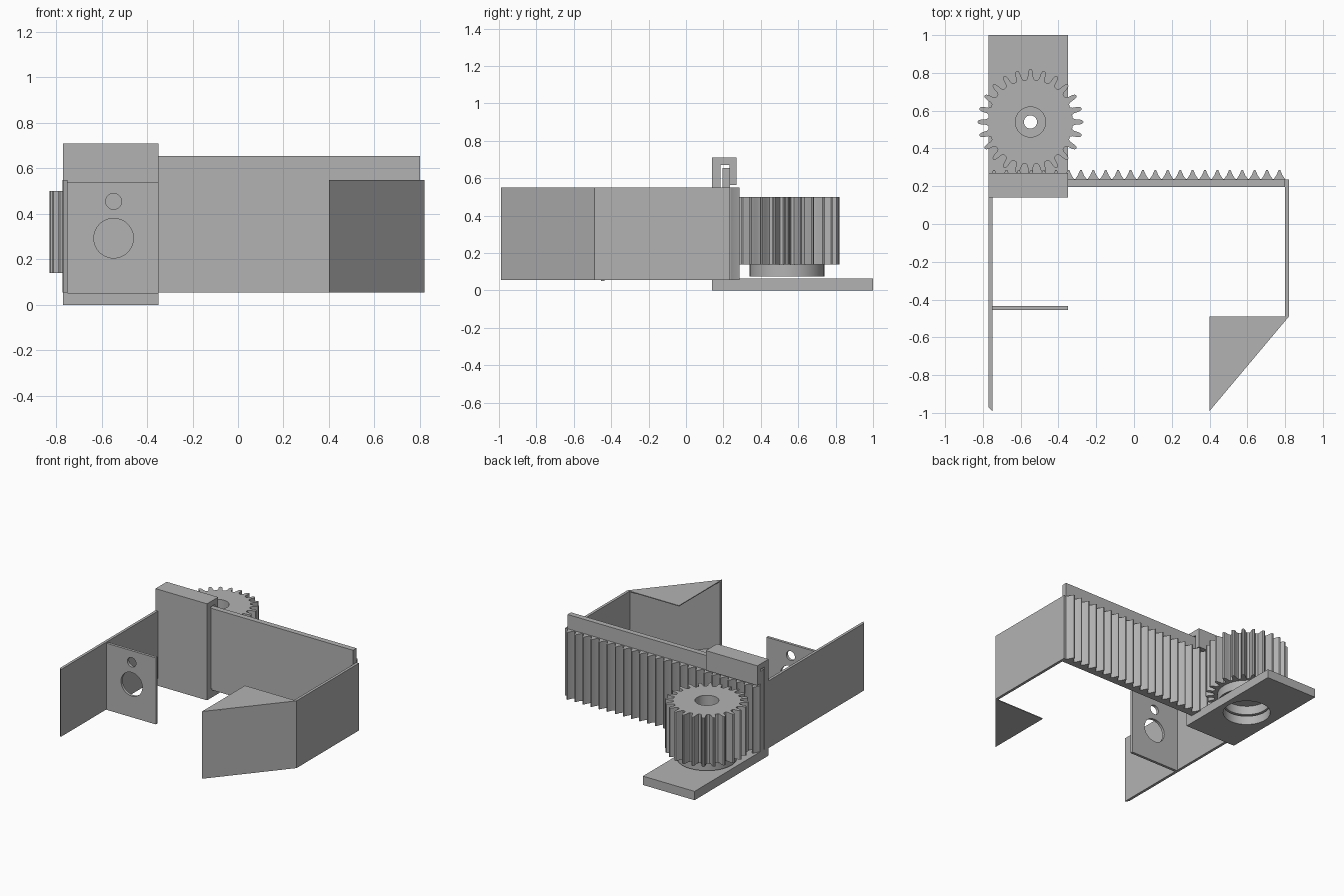
import bpy
from math import sin, cos, pi, radians
from mathutils import Matrix

cube = bpy.data.objects.get("Cube")
if cube:
    bpy.data.objects.remove(cube, do_unlink=True)

grey = bpy.data.materials.new("plain_grey")
grey.use_nodes = True
grey.diffuse_color = (0.45, 0.45, 0.45, 1)
grey.node_tree.nodes["Principled BSDF"].inputs["Base Color"].default_value = (0.45, 0.45, 0.45, 1)

# Local profile axes (u, v, depth) mapped to world axes
AXES = {
    "z": Matrix.Identity(4),
    "x": Matrix(((0, 0, 1, 0), (1, 0, 0, 0), (0, 1, 0, 0), (0, 0, 0, 1))),
    "y": Matrix(((1, 0, 0, 0), (0, 0, -1, 0), (0, 1, 0, 0), (0, 0, 0, 1))),
}


def slab(name, outlines, lo, hi, axis="z"):
    """Extrude an outline (with optional hole outlines) from lo to hi along an axis."""
    curve = bpy.data.curves.new(name, "CURVE")
    curve.dimensions = "2D"
    curve.fill_mode = "BOTH"
    curve.extrude = (hi - lo) / 2
    for points in outlines:
        spline = curve.splines.new("POLY")
        spline.points.add(len(points) - 1)
        for p, (u, v) in zip(spline.points, points):
            p.co = (u, v, 0, 1)
        spline.use_cyclic_u = True
    temp = bpy.data.objects.new(name + "_profile", curve)
    bpy.context.collection.objects.link(temp)
    graph = bpy.context.evaluated_depsgraph_get()
    mesh = bpy.data.meshes.new_from_object(temp.evaluated_get(graph))
    bpy.data.objects.remove(temp, do_unlink=True)
    depth = (lo + hi) / 2
    if axis == "y":
        depth = -depth
    mesh.transform(AXES[axis] @ Matrix.Translation((0, 0, depth)))
    mesh.materials.clear()
    mesh.materials.append(grey)
    mesh.name = name
    obj = bpy.data.objects.new(name, mesh)
    bpy.context.collection.objects.link(obj)
    bpy.ops.object.select_all(action="DESELECT")
    obj.select_set(True)
    bpy.context.view_layer.objects.active = obj
    bpy.ops.object.shade_smooth_by_angle(angle=radians(20))
    return obj


def rect(u0, u1, v0, v1):
    return [(u0, v0), (u1, v0), (u1, v1), (u0, v1)]


def circle(cu, cv, r, n=48):
    return [(cu + r * cos(2 * pi * i / n), cv + r * sin(2 * pi * i / n)) for i in range(n)]


LEFT, RIGHT = -0.77, -0.35      # holder width
GX, GY = -0.548, 0.54           # gear axis
LOW, HIGH = 0.055, 0.55         # jaw height

# Base plate and the channel that guides the rack
slab("base_plate", [rect(LEFT, RIGHT, 0.14, 1.0), circle(GX, GY, 0.16)], 0, 0.065)
slab("rack_guide", [[(0.14, 0.065), (0.185, 0.065), (0.185, 0.67), (0.232, 0.67),
                     (0.232, 0.565), (0.27, 0.565), (0.27, 0.71), (0.14, 0.71)]],
     LEFT, RIGHT, "x")

# Gear with rounded teeth, stepped bore and a lower collar
TEETH = 24
gear = []
for i in range(TEETH):
    for deg, r in ((-5.2, 0.224), (-3.6, 0.236), (-2.8, 0.262), (-1.7, 0.276),
                   (0, 0.28), (1.7, 0.276), (2.8, 0.262), (3.6, 0.236), (5.2, 0.224)):
        a = 2 * pi * i / TEETH + radians(deg)
        gear.append((GX + r * cos(a), GY + r * sin(a)))
slab("gear_lower", [gear, circle(GX, GY, 0.035)], 0.14, 0.22)
slab("gear_upper", [gear, circle(GX, GY, 0.08)], 0.22, 0.5)
slab("gear_collar", [circle(GX, GY, 0.2), circle(GX, GY, 0.155)], 0.075, 0.14)

# Sliding rack: tall bar with a row of pointed teeth behind
slab("rack_bar", [rect(LEFT, 0.8, 0.195, 0.235)], LOW, 0.655)
PITCH = 0.0657
teeth = [(0.8, 0.23), (0.8, 0.238)]
for i in range(24):
    tip = 0.77 - i * PITCH
    for du, v in ((0.03, 0.238), (0.016, 0.258), (0.004, 0.286),
                  (-0.004, 0.286), (-0.016, 0.258), (-0.03, 0.238)):
        teeth.append((tip + du, v))
teeth.append((LEFT, 0.23))
slab("rack_teeth", [teeth], LOW, HIGH)

# Moving jaw: arm with a hollow wedge open towards the back
slab("moving_arm", [rect(0.8, 0.82, -0.49, 0.235)], LOW, HIGH)
wedge = [(0.4, -0.49), (0.4, -0.99), (0.82, -0.49)]
slab("wedge_bottom", [wedge], LOW, LOW + 0.006)
slab("wedge_top", [wedge], HIGH - 0.006, HIGH)
slab("wedge_face", [[(0.4, -0.99), (0.82, -0.49), (0.8, -0.49), (0.4, -0.966)]],
     LOW + 0.006, HIGH - 0.006)

# Fixed jaw: long wall with a bevelled tip and a cross panel with two holes
slab("fixed_wall", [[(LEFT, 0.15), (LEFT, -0.97), (-0.75, -0.99), (-0.75, 0.15)]], LOW, HIGH)
slab("sensor_panel", [rect(-0.75, RIGHT, 0.05, 0.54), circle(-0.547, 0.293, 0.087),
                      circle(-0.547, 0.455, 0.035)], -0.455, -0.435, "y")
